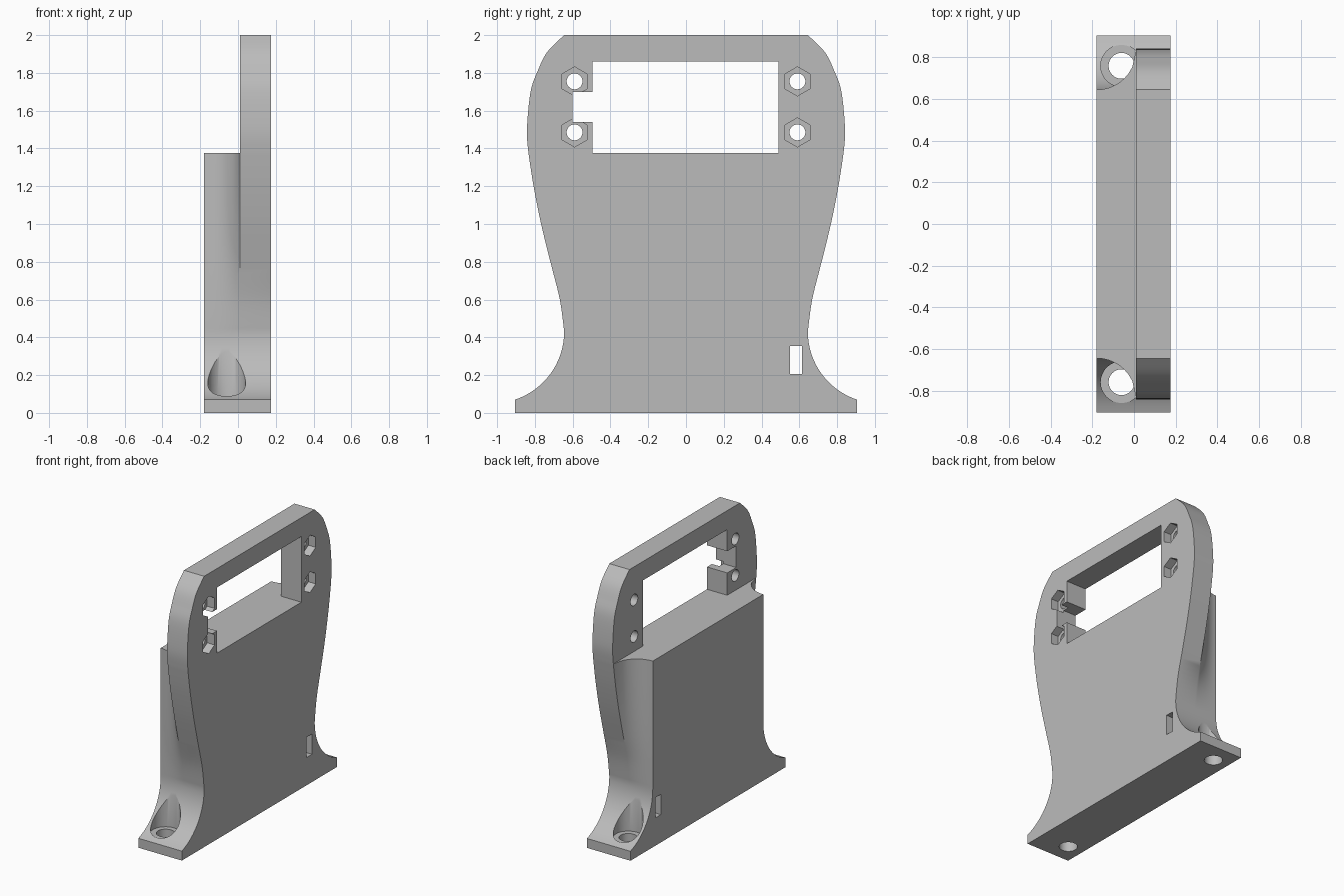
import bpy, bmesh, math
from mathutils import Matrix

cube = bpy.data.objects.get("Cube")
if cube:
    bpy.data.objects.remove(cube, do_unlink=True)

grey = bpy.data.materials.new("plain_grey")
grey.use_nodes = True
grey.diffuse_color = (0.5, 0.5, 0.5, 1)
grey.node_tree.nodes["Principled BSDF"].inputs["Base Color"].default_value = (0.5, 0.5, 0.5, 1)

BACK, STEP, FRONT = -0.18, 0.01, 0.175    # x planes of block, plate back, plate front
WAIST, WAIST_Z, LEDGE = 0.645, 0.43, 1.375


def make_object(name, bm):
    bmesh.ops.recalc_face_normals(bm, faces=bm.faces)
    mesh = bpy.data.meshes.new(name)
    bm.to_mesh(mesh)
    bm.free()
    mesh.materials.append(grey)
    obj = bpy.data.objects.new(name, mesh)
    bpy.context.collection.objects.link(obj)
    return obj


def flare():
    # Circular foot flare, from the base edge up to the waist
    r = 0.379
    end = math.asin((WAIST_Z - 0.07) / r)
    for i in range(17):
        a = end * (1 - i / 16)
        yield WAIST + r - r * math.cos(a), WAIST_Z - r * math.sin(a)


def spline(points, steps):
    # Smooth curve through the points
    pts = [points[0]] + points + [points[-1]]
    for i in range(1, len(pts) - 2):
        p, q, r, s = pts[i - 1:i + 3]
        for k in range(1, steps + 1):
            t = k / steps
            yield tuple(0.5 * (2 * b + (c - a) * t + (2 * a - 5 * b + 4 * c - d) * t * t
                               + (3 * b - a - 3 * c + d) * t ** 3)
                        for a, b, c, d in zip(p, q, r, s))


# Half outline (y, z), split at the ledge
lower = [(0.905, 0.0)] + list(flare())
shoulder = [(WAIST, WAIST_Z), (0.668, 0.6), (0.718, 0.8), (0.767, 1.0), (0.807, 1.2), (0.834, LEDGE)]
lower += list(spline(shoulder, 6))
head = [(0.834, LEDGE), (0.842, 1.5), (0.823, 1.7), (0.785, 1.81), (0.735, 1.91), (0.645, 2.0)]
upper = list(spline(head, 5))


def half_section(y, z, steps=10):
    # Plate edge, then a concave arc back to the narrower block
    pts = [(FRONT, y)]
    depth = y - WAIST if z > WAIST_Z else 0
    span = STEP - BACK
    for i in range(steps + 1):
        x = span * (1 - i / steps)
        if depth > 0.0005:
            r = (depth ** 2 + span ** 2) / (2 * depth)
            yy = WAIST + r - math.sqrt(max(r * r - x * x, 0))
        else:
            yy = y
        pts.append((BACK + x, yy))
    return pts


def ring(bm, half, z):
    loop = half + [(x, -y) for x, y in reversed(half)]
    return [bm.verts.new((x, y, z)) for x, y in loop]


def bridge(bm, a, b):
    for i in range(len(a)):
        j = (i + 1) % len(a)
        bm.faces.new((a[i], a[j], b[j], b[i]))


# Panel body: flared foot, thick lower block and thin upper plate
bm = bmesh.new()
rings = [ring(bm, half_section(y, z), z) for y, z in lower]
bm.faces.new(rings[0])
for a, b in zip(rings, rings[1:]):
    bridge(bm, a, b)
top = rings[-1]
bm.faces.new(top[1:-1])
last = [top[0], top[1], top[-2], top[-1]]
for y, z in upper:
    new = ring(bm, [(FRONT, y), (STEP, y)], z)
    bridge(bm, last, new)
    last = new
bm.faces.new(last)
body = make_object("panel_body", bm)
bpy.context.view_layer.objects.active = body
body.select_set(True)


def cut(name, bm):
    tool = make_object(name, bm)
    tool.hide_render = True
    mod = body.modifiers.new(name, 'BOOLEAN')
    mod.operation, mod.solver, mod.object = 'DIFFERENCE', 'EXACT', tool
    bpy.ops.object.modifier_apply(modifier=mod.name)
    bpy.data.objects.remove(tool, do_unlink=True)


def cut_box(name, x0, x1, y0, y1, z0, z1):
    bm = bmesh.new()
    a, b = ([bm.verts.new((x, y, z)) for y, z in ((y0, z0), (y1, z0), (y1, z1), (y0, z1))]
            for x in (x0, x1))
    bridge(bm, a, b)
    bm.faces.new(a)
    bm.faces.new(b)
    cut(name, bm)


def cut_prism(name, sides, radius, length, centre, along_x=False):
    bm = bmesh.new()
    turn = Matrix.Rotation(math.pi / 2, 4, 'Y') if along_x else Matrix.Identity(4)
    spin = Matrix.Rotation(math.pi / 2, 4, 'Z') if not along_x else Matrix.Identity(4)
    bmesh.ops.create_cone(bm, cap_ends=True, segments=sides, radius1=radius, radius2=radius,
                          depth=length, matrix=Matrix.Translation(centre) @ turn @ spin)
    if sides == 6:
        # Make the hexagon points face up and down
        tip = max(abs(v.co.z - centre[2]) for v in bm.verts)
        if tip < radius * 0.95:
            bmesh.ops.rotate(bm, verts=bm.verts, cent=centre,
                             matrix=Matrix.Rotation(math.pi / 6, 3, 'X'))
    cut(name, bm)


# Display window, its side notch and the cable slot
cut_box("window", -0.05, 0.3, -0.495, 0.49, LEDGE, 1.86)
cut_box("notch", -0.05, 0.3, -0.6, -0.45, 1.54, 1.70)
cut_box("cable_slot", -0.3, 0.3, 0.55, 0.614, 0.205, 0.355)

for side in (-1, 1):
    # Counterbored foot screw holes
    cut_prism("counterbore", 48, 0.1, 0.5, (-0.06, side * 0.76, 0.335))
    cut_prism("foot_hole", 40, 0.062, 0.6, (-0.06, side * 0.76, 0.0))
    # Window screw holes with hexagonal nut pockets
    for z in (1.485, 1.755):
        cut_prism("nut_pocket", 6, 0.077, 0.12, (FRONT, side * 0.59, z), True)
        cut_prism("screw_hole", 32, 0.042, 0.6, (0.1, side * 0.59, z), True)

bpy.ops.object.shade_smooth_by_angle(angle=math.radians(30))
